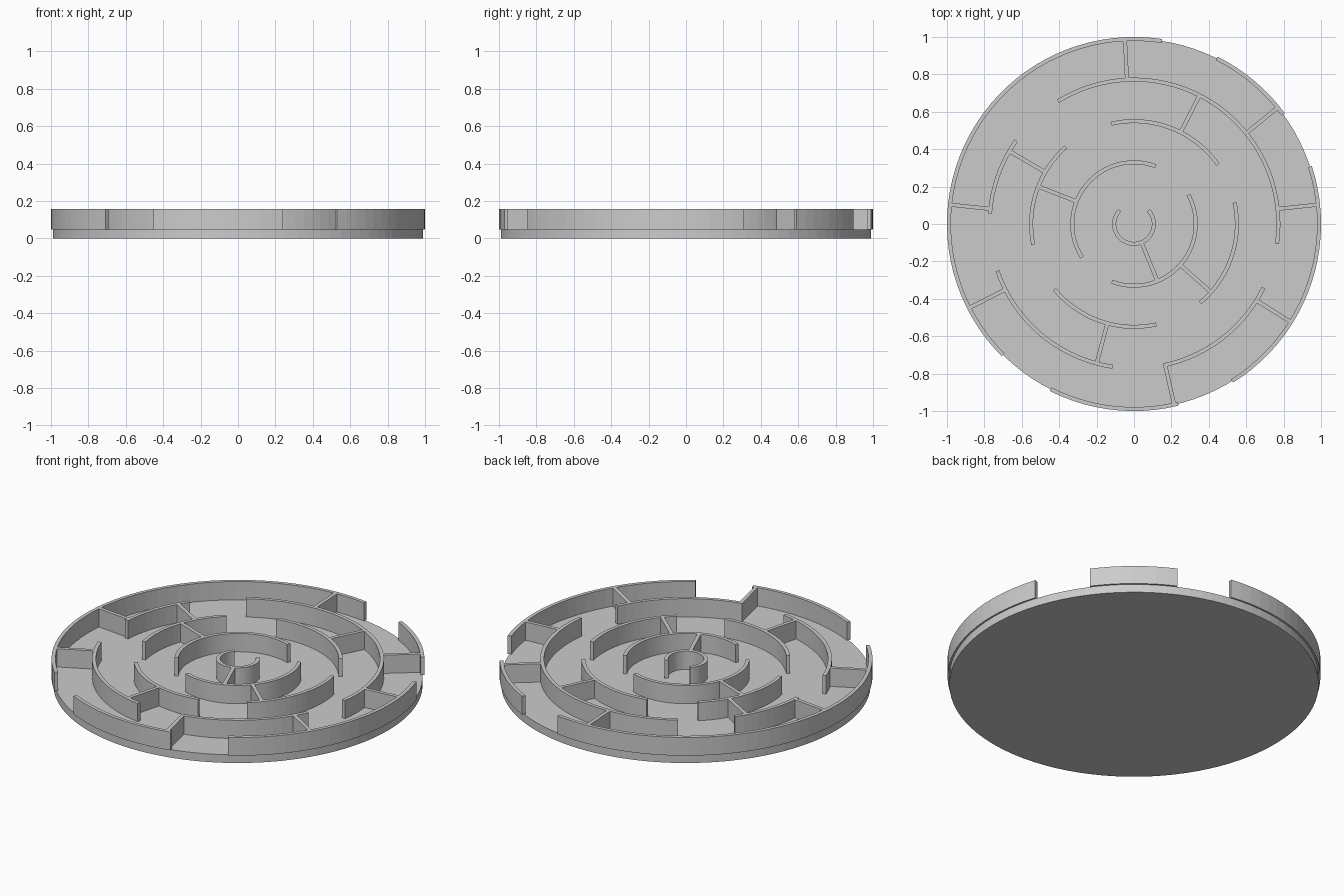
import bpy, bmesh
from math import radians, cos, sin, ceil

cube = bpy.data.objects.get("Cube")
if cube:
    bpy.data.objects.remove(cube, do_unlink=True)

grey = bpy.data.materials.new("light grey")
grey.use_nodes = True
grey.diffuse_color = (0.6, 0.6, 0.6, 1)
grey.node_tree.nodes["Principled BSDF"].inputs["Base Color"].default_value = (0.6, 0.6, 0.6, 1)

FLOOR, TOP, THICK = 0.048, 0.156, 0.021
RINGS = [0.106, 0.33, 0.55, 0.772, 0.9895]


def extrude_profile(name, points, z0, z1):
    """Raise a flat outline into a solid."""
    bm = bmesh.new()
    face = bm.faces.new([bm.verts.new((x, y, z0)) for x, y in points])
    raised = bmesh.ops.extrude_face_region(bm, geom=[face], use_keep_orig=True)["geom"]
    bmesh.ops.translate(bm, vec=(0, 0, z1 - z0),
                        verts=[v for v in raised if isinstance(v, bmesh.types.BMVert)])
    bmesh.ops.recalc_face_normals(bm, faces=bm.faces)
    mesh = bpy.data.meshes.new(name)
    bm.to_mesh(mesh)
    bm.free()
    mesh.materials.append(grey)
    obj = bpy.data.objects.new(name, mesh)
    bpy.context.collection.objects.link(obj)
    return obj


def arc(radius, start, end):
    n = max(2, ceil((end - start) / 3.75))
    angles = [radians(start + (end - start) * i / n) for i in range(n + 1)]
    return [(radius * cos(a), radius * sin(a)) for a in angles]


def curved_wall(name, radius, start, end):
    h = THICK / 2
    outline = arc(radius + h, start, end) + arc(radius - h, start, end)[::-1]
    extrude_profile(name, outline, FLOOR, TOP)


def spoke_wall(name, r0, r1, angle):
    h = THICK / 2
    c, s = cos(radians(angle)), sin(radians(angle))
    corners = [(r0, -h), (r1, -h), (r1, h), (r0, h)]
    extrude_profile(name, [(r * c - t * s, r * s + t * c) for r, t in corners], FLOOR, TOP)


# Round base plate
extrude_profile("base_plate", arc(0.99, 0, 360)[:-1], 0, FLOOR)

# Curved walls: start and end angle of each, ring by ring from the centre
ring_arcs = [
    [(136, 404)],
    [(69.4, 212.8), (249, 388.2)],
    [(35.3, 102.9), (131.6, 191.5), (219.3, 282.5), (310, 372)],
    [(-7.8, 121.8), (144.7, 175.8), (198.9, 261.6), (281.7, 333.8)],
    [(36.3, 63.5), (81.4, 225), (243.2, 283.8), (302, 378)],
]
for ring, (radius, arcs) in enumerate(zip(RINGS, ring_arcs), 1):
    for i, (start, end) in enumerate(arcs, 1):
        curved_wall(f"ring_{ring}_wall_{i}", radius, start, end)

# Straight walls joining each ring to the next
spokes = [
    [292.3],
    [158.6, 318.5],
    [63, 149.7, 255],
    [6, 39, 92.8, 174, 207, 282.5, 328],
]
for ring, angles in enumerate(spokes):
    for i, angle in enumerate(angles, 1):
        spoke_wall(f"spoke_{ring + 1}_wall_{i}", RINGS[ring], RINGS[ring + 1], angle)
